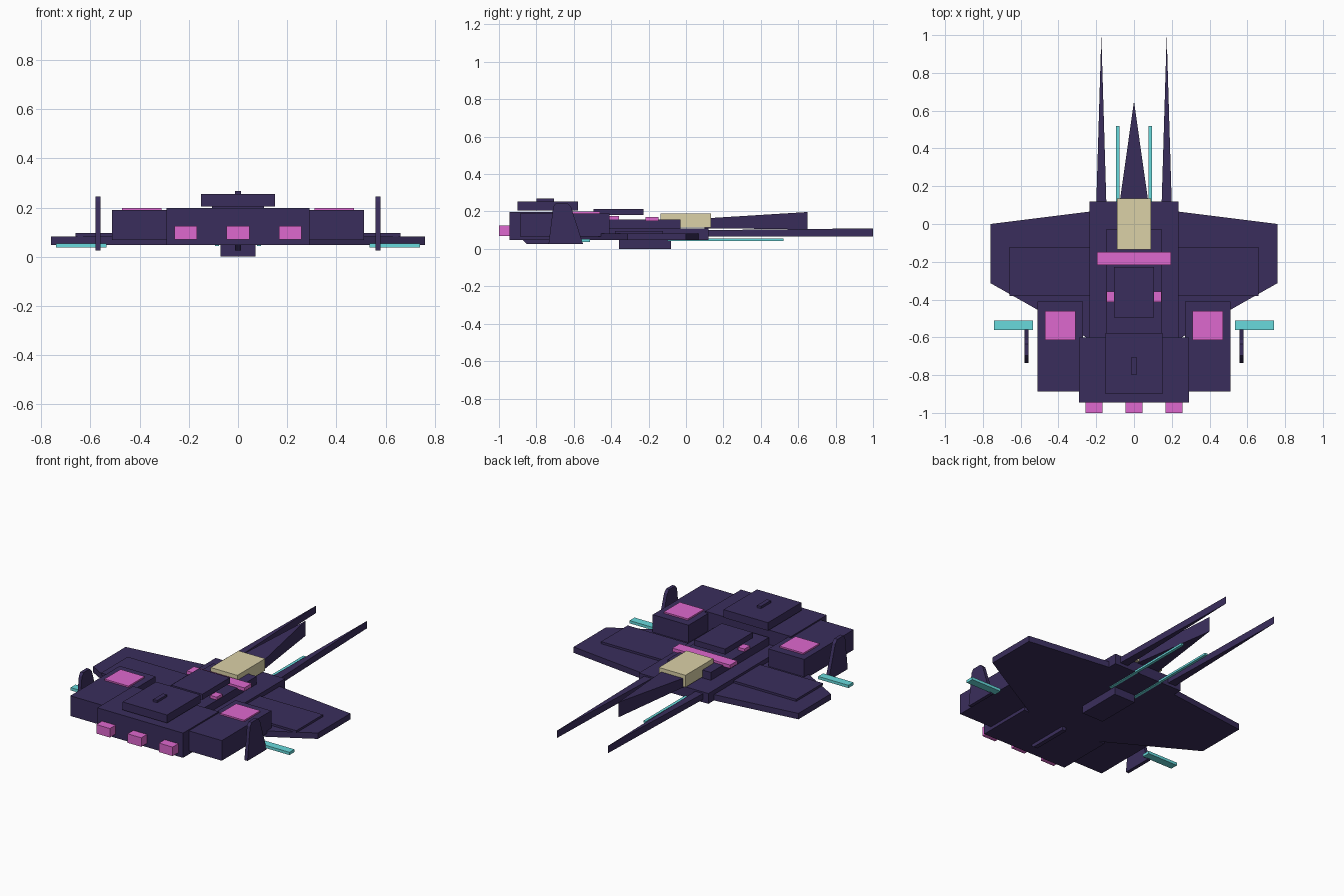
import bpy, bmesh

if "Cube" in bpy.data.objects:
    bpy.data.objects.remove(bpy.data.objects["Cube"])


def material(name, rgb):
    m = bpy.data.materials.new(name)
    m.diffuse_color = (*rgb, 1)
    m.use_nodes = True
    m.node_tree.nodes["Principled BSDF"].inputs["Base Color"].default_value = m.diffuse_color
    return m


HULL = material("hull_purple", (0.042, 0.027, 0.107))
GLOW = material("glow_pink", (0.73, 0.14, 0.62))
CYAN = material("trim_cyan", (0.14, 0.70, 0.72))
CREAM = material("canopy_cream", (0.71, 0.64, 0.39))


def finish(name, bm, mat):
    bmesh.ops.recalc_face_normals(bm, faces=bm.faces)
    me = bpy.data.meshes.new(name)
    bm.to_mesh(me)
    bm.free()
    me.materials.append(mat)
    ob = bpy.data.objects.new(name, me)
    bpy.context.collection.objects.link(ob)
    return ob


def prism(name, low, high, mat):
    """Solid between two matching outlines of 3D points."""
    bm = bmesh.new()
    a = [bm.verts.new(p) for p in low]
    b = [bm.verts.new(p) for p in high]
    bm.faces.new(a)
    bm.faces.new(b)
    n = len(a)
    for i in range(n):
        j = (i + 1) % n
        bm.faces.new((a[i], a[j], b[j], b[i]))
    return finish(name, bm, mat)


def plate(name, outline, z0, z1, mat=HULL):
    return prism(name, [(x, y, z0) for x, y in outline],
                 [(x, y, z1) for x, y in outline], mat)


def side_profile(name, x0, x1, profile, mat=HULL):
    return prism(name, [(x0, y, z) for y, z in profile],
                 [(x1, y, z) for y, z in profile], mat)


def box(name, x0, x1, y0, y1, z0, z1, mat=HULL):
    return plate(name, [(x0, y0), (x1, y0), (x1, y1), (x0, y1)], z0, z1, mat)


def spike(name, cx, half, y0, y1, base_z, tip_z):
    """Wedge with a vertical edge at its tip."""
    pts = [[(cx - half, y0, base_z[k]), (cx + half, y0, base_z[k]),
            (cx, y1, tip_z[k])] for k in (0, 1)]
    return prism(name, *pts, HULL)


def mirrored(ob):
    m = ob.modifiers.new("mirror", 'MIRROR')
    m.use_axis[0] = True
    return ob


# Central fuselage stack
box("fuselage", -0.235, 0.235, -0.60, 0.12, 0.047, 0.11)
box("upper_deck", -0.147, 0.147, -0.59, -0.03, 0.11, 0.158)
box("dorsal_panel", -0.105, 0.105, -0.495, -0.228, 0.18, 0.214)
box("belly_pod", -0.072, 0.072, -0.357, -0.08, 0.0, 0.047)
box("canopy", -0.09, 0.09, -0.135, 0.134, 0.115, 0.188, CREAM)
box("light_bar", -0.195, 0.195, -0.217, -0.147, 0.15, 0.171, GLOW)
mirrored(box("deck_light", 0.10, 0.145, -0.412, -0.358, 0.153, 0.175, GLOW))

# Nose and prongs
spike("nose", 0, 0.078, 0.10, 0.65, (0.11, 0.163), (0.105, 0.197))
mirrored(spike("prong", 0.173, 0.027, 0.10, 1.0, (0.065, 0.10), (0.065, 0.11)))
mirrored(box("gun_barrel", 0.077, 0.094, -0.10, 0.52, 0.043, 0.055, CYAN))

# Wings
mirrored(plate("wing", [(0.20, 0.07), (0.76, 0.0), (0.76, -0.313), (0.235, -0.61),
                        (0.20, -0.61)], 0.047, 0.083))
mirrored(box("wing_panel", 0.23, 0.66, -0.38, -0.122, 0.083, 0.096))
mirrored(box("wing_trim", 0.535, 0.74, -0.56, -0.512, 0.037, 0.054, CYAN))

# Tail block, side pods and engines
box("tail_block", -0.29, 0.29, -0.945, -0.60, 0.047, 0.198)
mirrored(box("side_pod", 0.27, 0.512, -0.888, -0.41, 0.067, 0.19))
mirrored(box("pod_vent", 0.31, 0.472, -0.615, -0.46, 0.19, 0.199, GLOW))
for name, cx in (("engine_left", -0.212), ("engine_mid", 0), ("engine_right", 0.212)):
    box(name, cx - 0.046, cx + 0.046, -1.0, -0.94, 0.07, 0.125, GLOW)

# Tail cover and fins
box("tail_cover", -0.15, 0.15, -0.90, -0.577, 0.205, 0.254)
box("dorsal_nub", -0.013, 0.013, -0.80, -0.705, 0.25, 0.268)
side_profile("ventral_fin", -0.013, 0.013,
             [(-0.875, 0.05), (-0.85, 0.025), (-0.60, 0.025), (-0.60, 0.05)])
mirrored(side_profile("side_fin", 0.558, 0.579,
                      [(-0.735, 0.025), (-0.55, 0.025), (-0.615, 0.225),
                       (-0.635, 0.245), (-0.695, 0.245), (-0.71, 0.225)]))
